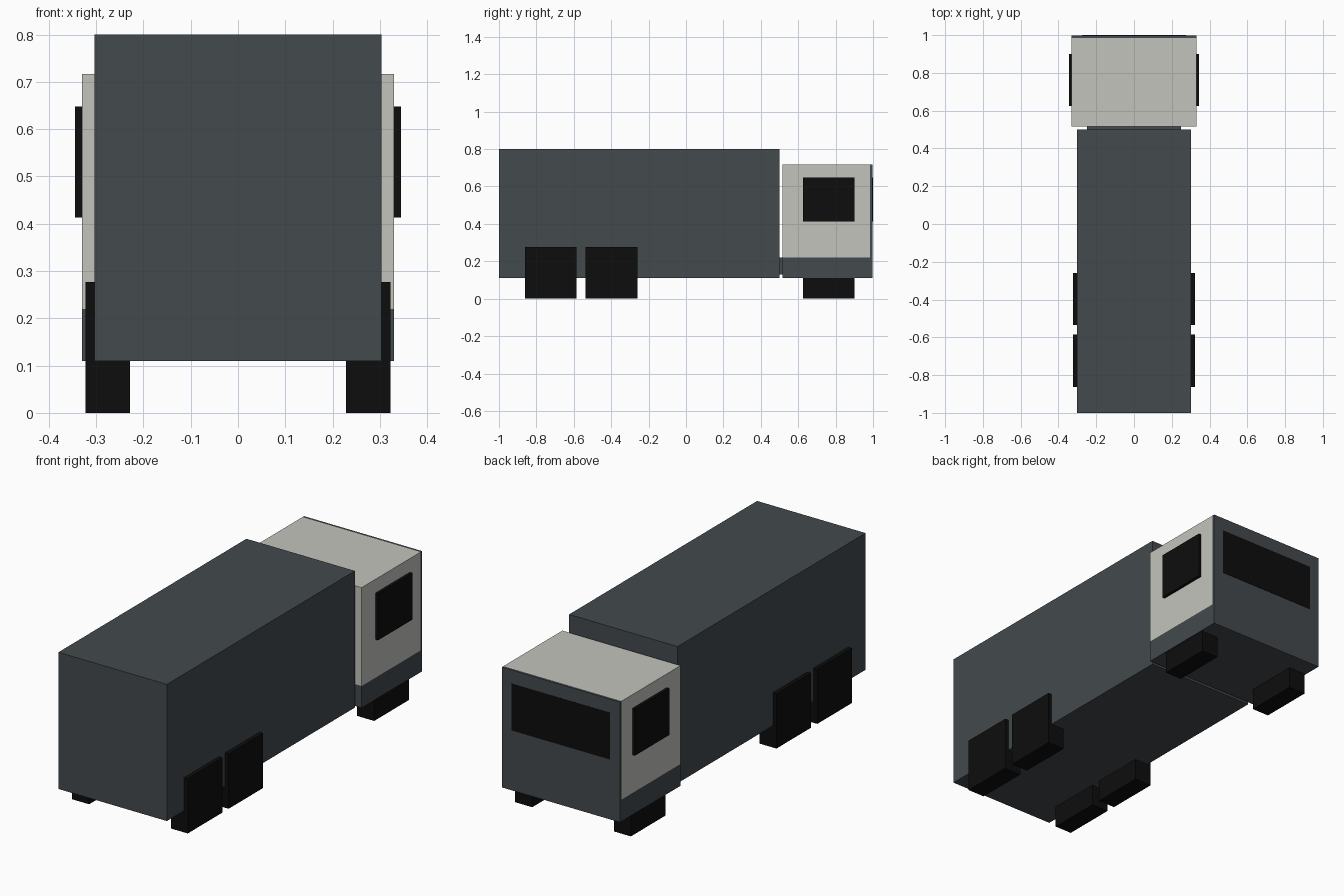
import bpy
import bmesh

cube = bpy.data.objects.get("Cube")
if cube:
    bpy.data.objects.remove(cube, do_unlink=True)


def material(name, rgb):
    mat = bpy.data.materials.new(name)
    mat.use_nodes = True
    colour = (*rgb, 1)
    mat.diffuse_color = colour
    mat.node_tree.nodes["Principled BSDF"].inputs["Base Color"].default_value = colour
    return mat


slate = material("slate grey", (0.056, 0.067, 0.074))
cream = material("pale grey", (0.55, 0.55, 0.515))
black = material("black", (0.004, 0.004, 0.004))


def box(name, mat, x, y, z):
    """Box spanning the given (low, high) range on each axis."""
    bm = bmesh.new()
    bmesh.ops.create_cube(bm, size=1)
    for v in bm.verts:
        v.co = [span[0] if c < 0 else span[1] for c, span in zip(v.co, (x, y, z))]
    mesh = bpy.data.meshes.new(name)
    bm.to_mesh(mesh)
    bm.free()
    mesh.materials.append(mat)
    obj = bpy.data.objects.new(name, mesh)
    bpy.context.collection.objects.link(obj)
    return obj


def pair(name, mat, inner, outer, y, z):
    """Matching boxes on the two sides."""
    box("left_" + name, mat, (inner, outer), y, z)
    box("right_" + name, mat, (-outer, -inner), y, z)


# Cargo body and the coupling to the cab
floor, sill, roof = 0.11, 0.22, 0.717
box("cargo_body", slate, (-0.303, 0.303), (-1, 0.5), (floor, 0.8))
box("coupling", slate, (-0.25, 0.25), (0.49, 0.525), (0.13, sill))

# Cab: dark skirt, pale shell, dark front panel
cab_x = (-0.33, 0.33)
cab_y = (0.515, 0.985)
box("cab_skirt", slate, cab_x, cab_y, (floor, sill))
box("cab_shell", cream, cab_x, cab_y, (sill, roof))
box("cab_front", slate, cab_x, (0.985, 0.998), (floor, roof))

# Windows
glass_z = (0.413, 0.648)
box("windshield", black, (-0.275, 0.275), (0.995, 1.0), glass_z)
pair("window", black, 0.325, 0.345, (0.625, 0.9), glass_z)

# Block wheels on three axles
for axle, centre in (("rear", -0.724), ("middle", -0.398), ("front", 0.763)):
    pair(axle + "_wheel", black, 0.228, 0.323,
         (centre - 0.138, centre + 0.138), (0, 0.277))
